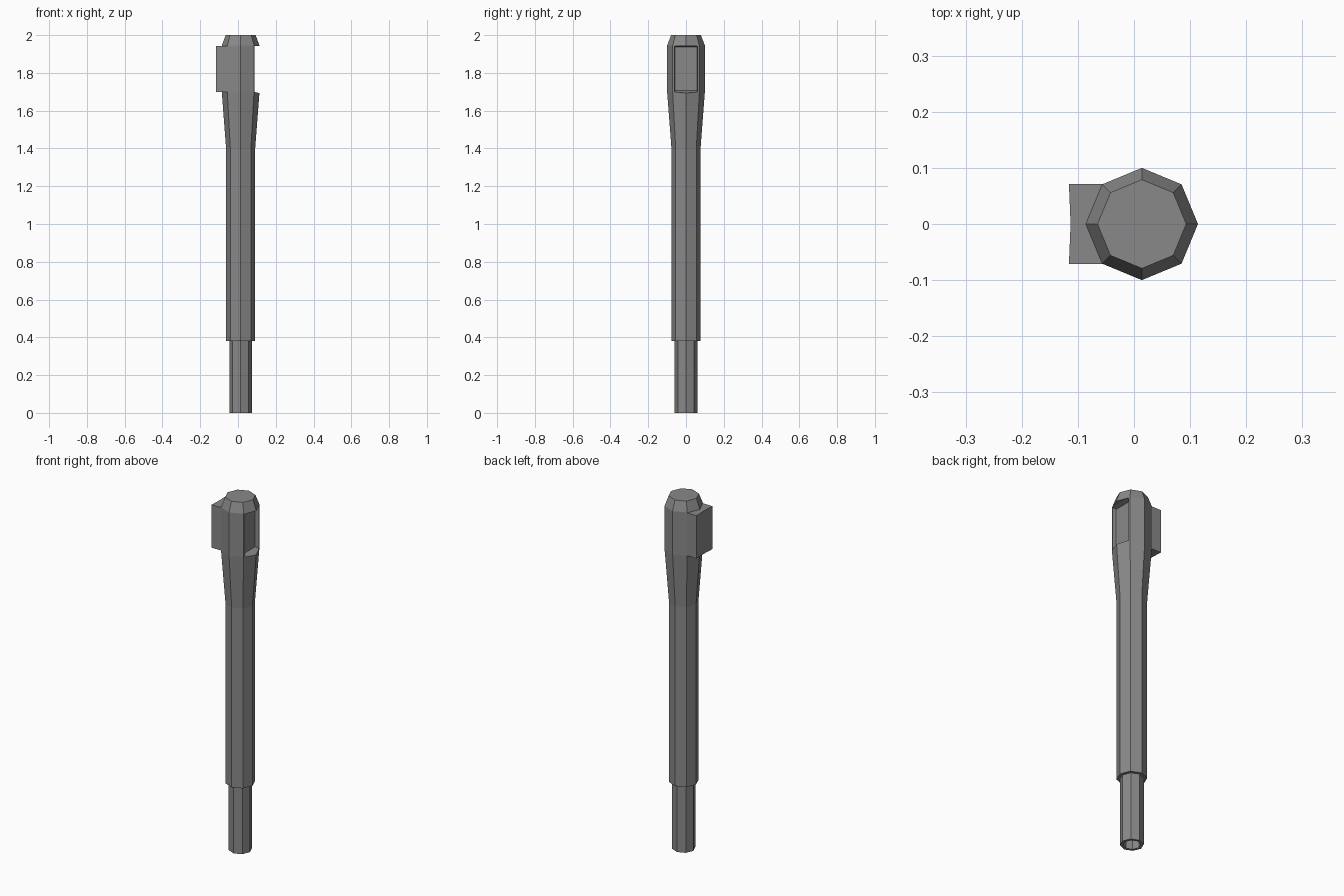
import bpy
import bmesh
from math import cos, sin, pi

SIDES = 8
AXIS_X = 0.014

default = bpy.data.objects.get("Cube")
if default:
    bpy.data.objects.remove(default, do_unlink=True)

grey = bpy.data.materials.new("mid_grey")
grey.use_nodes = True
grey.diffuse_color = (0.25, 0.25, 0.25, 1)
grey.node_tree.nodes["Principled BSDF"].inputs["Base Color"].default_value = (0.25, 0.25, 0.25, 1)


def loft(name, rings):
    """Skin a list of equal-length point rings and cap both ends."""
    bm = bmesh.new()
    loops = [[bm.verts.new(p) for p in ring] for ring in rings]
    n = len(loops[0])
    for low, high in zip(loops, loops[1:]):
        for i in range(n):
            j = (i + 1) % n
            bm.faces.new((low[i], low[j], high[j], high[i]))
    bm.faces.new(loops[0][::-1])
    bm.faces.new(loops[-1])
    bmesh.ops.recalc_face_normals(bm, faces=bm.faces)
    mesh = bpy.data.meshes.new(name)
    bm.to_mesh(mesh)
    bm.free()
    mesh.materials.append(grey)
    obj = bpy.data.objects.new(name, mesh)
    bpy.context.collection.objects.link(obj)
    return obj


def turned(name, profile):
    """Eight-sided turned part from (radius, height) pairs."""
    return loft(name, [[(AXIS_X + r * cos(2 * pi * i / SIDES), r * sin(2 * pi * i / SIDES), z)
                        for i in range(SIDES)] for r, z in profile])


# Hollow spigot at the foot
turned("lower_tube", [(0.045, 0.36), (0.045, 0), (0.06, 0), (0.06, 0.385)])

# Main shaft flaring into the chamfered head
shaft = turned("shaft_and_head", [(0.077, 0.38), (0.077, 1.4), (0.1, 1.7),
                                  (0.1, 1.945), (0.079, 2.0)])

# Raised block on the right side, with a slightly hollow outer face
outline = [(-0.116, -0.071), (-0.04, -0.071), (-0.04, 0.071), (-0.116, 0.071), (-0.113, 0)]
loft("side_block", [[(x, y, z) for x, y in outline] for z in (1.7, 1.943)])

# Tapered recess on the left side of the head


def upright_rectangle(x, half_width, bottom, top):
    return [(x, -half_width, bottom), (x, half_width, bottom),
            (x, half_width, top), (x, -half_width, top)]


cutter = loft("recess_cutter", [upright_rectangle(0.068, 0.057, 1.706, 1.936),
                                upright_rectangle(0.09, 0.062, 1.698, 1.942),
                                upright_rectangle(0.13, 0.062, 1.69, 1.942)])
cutter.hide_render = True
cut = shaft.modifiers.new("recess", 'BOOLEAN')
cut.operation = 'DIFFERENCE'
cut.solver = 'EXACT'
cut.object = cutter
bpy.context.view_layer.objects.active = shaft
bpy.ops.object.modifier_apply(modifier=cut.name)
bpy.data.objects.remove(cutter, do_unlink=True)
